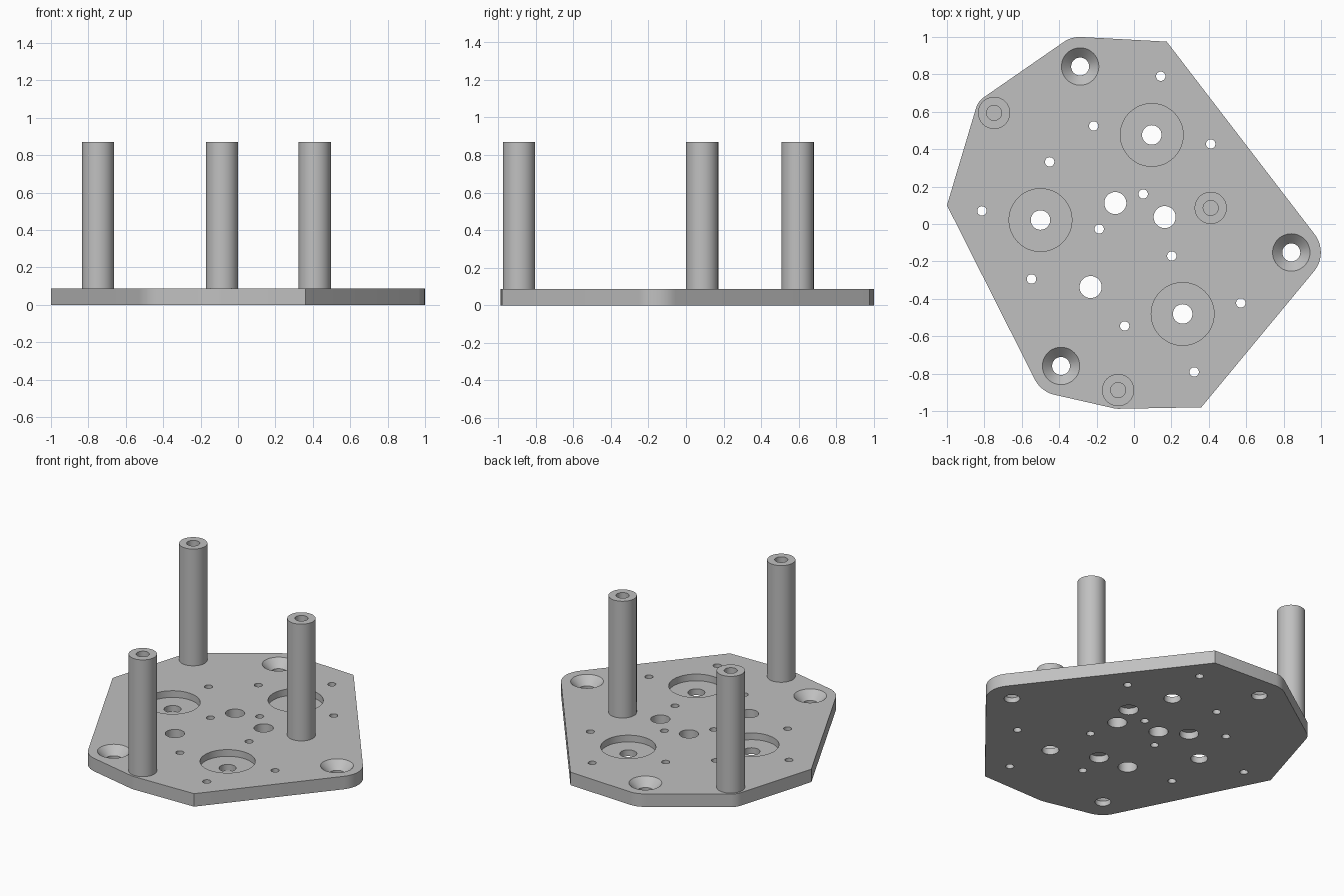
import bpy, bmesh
from math import cos, sin, tau, radians
from mathutils import Vector
from mathutils.geometry import convex_hull_2d

default = bpy.data.objects.get("Cube")
if default:
    bpy.data.objects.remove(default, do_unlink=True)

THICK, POST_TOP, OVER = 0.087, 0.87, 0.05
posts = [(-0.748, 0.594), (0.41, 0.086), (-0.085, -0.888)]
countersinks = [(-0.288, 0.842), (0.841, -0.152), (-0.39, -0.759)]
bores = [(0.095, 0.476), (-0.5, 0.021), (0.26, -0.481)]
medium_holes = [(-0.1, 0.112), (0.164, 0.037), (-0.232, -0.337)]
underside_pockets = [(0.21, 0.2), (-0.26, 0.21), (-0.025, -0.36)]
small_holes = [(0.143, 0.79), (-0.216, 0.524), (-0.451, 0.332), (0.41, 0.428),
               (0.049, 0.16), (-0.813, 0.07), (-0.186, -0.027), (0.202, -0.171),
               (-0.548, -0.294), (-0.05, -0.545), (0.571, -0.422), (0.322, -0.791)]

grey = bpy.data.materials.new("light_grey")
grey.use_nodes = True
grey.diffuse_color = (0.53, 0.53, 0.53, 1)
grey.node_tree.nodes["Principled BSDF"].inputs["Base Color"].default_value = grey.diffuse_color


def circle(centre, r, n=48):
    return [Vector((centre[0] + r * cos(tau * i / n), centre[1] + r * sin(tau * i / n)))
            for i in range(n)]


def revolve(bm, centre, profile, closed=False):
    """Spin (radius, height) pairs about a vertical axis; cap the ends unless closed."""
    rings = [[bm.verts.new((p.x, p.y, z)) for p in circle(centre, r)] for r, z in profile]
    pairs = list(zip(rings, rings[1:]))
    if closed:
        pairs.append((rings[-1], rings[0]))
    for a, b in pairs:
        for i in range(len(a)):
            j = (i + 1) % len(a)
            bm.faces.new((a[i], a[j], b[j], b[i]))
    if not closed:
        bm.faces.new(rings[0])
        bm.faces.new(rings[-1])


def finish(bm, name):
    bmesh.ops.recalc_face_normals(bm, faces=bm.faces)
    mesh = bpy.data.meshes.new(name)
    bm.to_mesh(mesh)
    bm.free()
    mesh.materials.append(grey)
    obj = bpy.data.objects.new(name, mesh)
    bpy.context.collection.objects.link(obj)
    return obj


def activate(obj):
    bpy.ops.object.select_all(action='DESELECT')
    obj.select_set(True)
    bpy.context.view_layer.objects.active = obj


# Plate outline: taut loop around the corner bosses and three sharp corners
outline = [Vector(p) for p in ((-1, 0.1), (0.175, 0.975), (0.36, -0.98))]
for c in countersinks:
    outline += circle(c, 0.158)
for c in posts:
    outline += circle(c, 0.1)
bm = bmesh.new()
base = bm.faces.new([bm.verts.new((*outline[i], 0)) for i in convex_hull_2d(outline)])
top = bmesh.ops.extrude_face_region(bm, geom=[base], use_keep_orig=True)
for v in top["geom"]:
    if isinstance(v, bmesh.types.BMVert):
        v.co.z = THICK
plate = finish(bm, "base_plate")

# All holes together in one cutter
bm = bmesh.new()
low, high = -OVER, THICK + OVER
for c in small_holes:
    revolve(bm, c, [(0.025, low), (0.025, high)])
for c in medium_holes:
    revolve(bm, c, [(0.059, low), (0.059, high)])
for c in bores:
    revolve(bm, c, [(0.052, low), (0.052, 0.042), (0.168, 0.042), (0.168, high)])
for c in countersinks:
    revolve(bm, c, [(0.048, low), (0.048, 0.034), (0.1, THICK), (0.1, high)])
for c in underside_pockets:
    revolve(bm, c, [(0.059, low), (0.059, 0.045)])
cutter = finish(bm, "hole_cutter")
cutter.hide_render = True

activate(plate)
cut = plate.modifiers.new("holes", 'BOOLEAN')
cut.operation, cut.solver, cut.object = 'DIFFERENCE', 'EXACT', cutter
bpy.ops.object.modifier_apply(modifier=cut.name)
bpy.data.objects.remove(cutter, do_unlink=True)
bpy.ops.object.shade_smooth_by_angle(angle=radians(25))

# Hollow standoff posts resting on the plate
for name, c in zip(("back_right_post", "left_post", "front_post"), posts):
    bm = bmesh.new()
    revolve(bm, c, [(0.086, THICK), (0.086, POST_TOP), (0.04, POST_TOP), (0.04, THICK)],
            closed=True)
    activate(finish(bm, name))
    bpy.ops.object.shade_smooth_by_angle(angle=radians(25))
